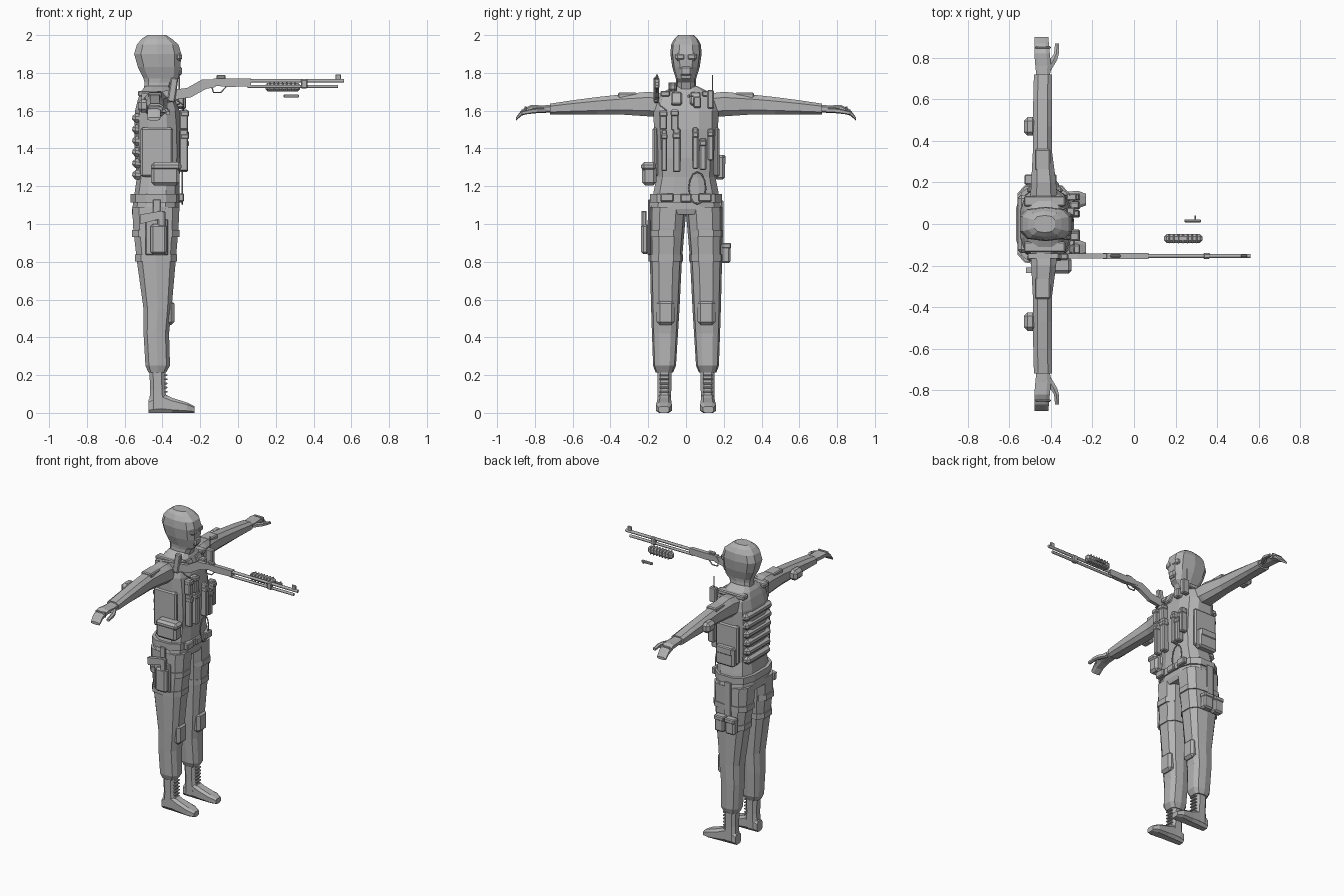
import bpy, bmesh, math
from mathutils import Vector

cube = bpy.data.objects.get("Cube")
if cube:
    bpy.data.objects.remove(cube)

grey = bpy.data.materials.new("plain_grey")
grey.use_nodes = True
grey.diffuse_color = (.45, .45, .45, 1)
grey.node_tree.nodes["Principled BSDF"].inputs["Base Color"].default_value = grey.diffuse_color


def finish(name, bm, mirror=False):
    bmesh.ops.recalc_face_normals(bm, faces=bm.faces)
    mesh = bpy.data.meshes.new(name)
    bm.to_mesh(mesh)
    bm.free()
    mesh.materials.append(grey)
    obj = bpy.data.objects.new(name, mesh)
    bpy.context.collection.objects.link(obj)
    if mirror:
        mod = obj.modifiers.new("other_side", "MIRROR")
        mod.use_axis = (False, True, False)
    return obj


def ring(at, back, front, high, low=None):
    """One cross-section: position on the axis and its two extents."""
    return at, back, front, -high if low is None else low, high


def loft(name, axis, rings, sides=12, power=.7, mirror=False):
    """Skin rounded-box sections placed along an axis."""
    place = {"x": lambda t, a, b: (t, a, b),
             "y": lambda t, a, b: (a, t, b),
             "z": lambda t, a, b: (a, b, t)}[axis]
    bm = bmesh.new()
    loops = []
    for at, a_min, a_max, b_min, b_max in rings:
        loop = []
        for i in range(sides):
            ang = math.tau * (i + .5) / sides
            c, s = math.cos(ang), math.sin(ang)
            c = math.copysign(abs(c) ** power, c) / math.cos(math.pi / sides) ** power
            s = math.copysign(abs(s) ** power, s) / math.cos(math.pi / sides) ** power
            a = (a_min + a_max + c * (a_max - a_min)) / 2
            b = (b_min + b_max + s * (b_max - b_min)) / 2
            loop.append(bm.verts.new(place(at, a, b)))
        loops.append(loop)
    for lower, upper in zip(loops, loops[1:]):
        for i in range(sides):
            j = (i + 1) % sides
            bm.faces.new((lower[i], lower[j], upper[j], upper[i]))
    bm.faces.new(loops[0])
    bm.faces.new(loops[-1])
    return finish(name, bm, mirror)


def box(name, center, size, bevel=.006, mirror=False, tilt=0):
    """Chamfered box, optionally leaning about the y axis."""
    bm = bmesh.new()
    bmesh.ops.create_cube(bm, size=1)
    bmesh.ops.scale(bm, vec=size, verts=bm.verts)
    bmesh.ops.bevel(bm, geom=bm.edges[:], offset=min(bevel, min(size) / 3), segments=1, affect="EDGES")
    for v in bm.verts:
        x, y, z = v.co
        v.co = Vector(center) + Vector((x * math.cos(tilt) + z * math.sin(tilt), y,
                                        z * math.cos(tilt) - x * math.sin(tilt)))
    return finish(name, bm, mirror)


def prism(name, outline, near, far):
    """Side outline in x and z, extruded across y."""
    bm = bmesh.new()
    face = bm.faces.new([bm.verts.new((x, near, z)) for x, z in outline])
    out = bmesh.ops.extrude_face_region(bm, geom=[face])
    for v in out["geom"]:
        if isinstance(v, bmesh.types.BMVert):
            v.co.y = far
    return finish(name, bm)


def tube(name, path, radius, closed=False):
    curve = bpy.data.curves.new(name, "CURVE")
    curve.dimensions = "3D"
    curve.bevel_depth = radius
    curve.bevel_resolution = 1
    curve.use_fill_caps = True
    line = curve.splines.new("POLY")
    line.points.add(len(path) - 1)
    for point, co in zip(line.points, path):
        point.co = (*co, 1)
    line.use_cyclic_u = closed
    curve.materials.append(grey)
    obj = bpy.data.objects.new(name, curve)
    bpy.context.collection.objects.link(obj)


# Head with a tight mask, and the eye opening
loft("masked_head", "z", [
    ring(1.69, back=-.50, front=-.36, high=.055),
    ring(1.75, back=-.495, front=-.34, high=.05),
    ring(1.77, back=-.50, front=-.315, high=.052),
    ring(1.83, back=-.53, front=-.305, high=.07),
    ring(1.90, back=-.55, front=-.30, high=.08),
    ring(1.95, back=-.535, front=-.315, high=.076),
    ring(1.98, back=-.51, front=-.35, high=.06),
    ring(2.0, back=-.48, front=-.38, high=.04)], sides=10)
box("eye_opening", (-.315, .03, 1.885), (.035, .054, .042), bevel=.011, mirror=True)
box("mask_mouth", (-.312, 0, 1.81), (.03, .06, .05), bevel=.012)

# Torso in its vest
loft("torso", "z", [
    ring(1.05, back=-.56, front=-.32, high=.17),
    ring(1.08, back=-.56, front=-.31, high=.187),
    ring(1.18, back=-.545, front=-.31, high=.17),
    ring(1.25, back=-.535, front=-.31, high=.155),
    ring(1.35, back=-.545, front=-.30, high=.16),
    ring(1.50, back=-.55, front=-.30, high=.17),
    ring(1.60, back=-.545, front=-.31, high=.172),
    ring(1.66, back=-.53, front=-.33, high=.16),
    ring(1.70, back=-.515, front=-.345, high=.12),
    ring(1.73, back=-.49, front=-.36, high=.06)])
for i in range(6):
    z = 1.26 + .06 * i
    box("back_band", (-.525, 0, z), (.07, .24 + .008 * i, .05), bevel=.02, tilt=.1)
box("shoulder_strap", (-.43, .11, 1.69), (.2, .05, .03), mirror=True)
box("vest_side_panel", (-.43, .163, 1.38), (.17, .03, .26), bevel=.01, mirror=True)
box("collar_flap", (-.335, .05, 1.66), (.04, .055, .07), mirror=True, tilt=-.4)
loft("belt", "z", [ring(z, back=-.568, front=-.30, high=.19) for z in (1.115, 1.16)])
box("belt_buckle", (-.30, 0, 1.137), (.02, .06, .045))
box("belt_pouch", (-.30, .1, 1.14), (.03, .07, .045), mirror=True)

# Arms, hands and pads
loft("sleeve", "y", [
    ring(.12, back=-.50, front=-.37, low=1.57, high=1.69),
    ring(.20, back=-.495, front=-.375, low=1.57, high=1.70),
    ring(.35, back=-.487, front=-.395, low=1.58, high=1.685),
    ring(.47, back=-.487, front=-.395, low=1.58, high=1.672),
    ring(.60, back=-.485, front=-.395, low=1.58, high=1.655),
    ring(.72, back=-.482, front=-.395, low=1.58, high=1.637)], sides=8, mirror=True)
loft("hand", "y", [
    ring(.71, back=-.47, front=-.405, low=1.59, high=1.63),
    ring(.76, back=-.475, front=-.40, low=1.59, high=1.628),
    ring(.82, back=-.48, front=-.405, low=1.59, high=1.63),
    ring(.87, back=-.48, front=-.41, low=1.573, high=1.605),
    ring(.90, back=-.478, front=-.412, low=1.548, high=1.565)], sides=8, mirror=True)
loft("thumb", "y", [
    ring(.74, back=-.43, front=-.40, low=1.59, high=1.615),
    ring(.79, back=-.405, front=-.37, low=1.588, high=1.612),
    ring(.82, back=-.385, front=-.362, low=1.585, high=1.608),
    ring(.87, back=-.38, front=-.36, low=1.578, high=1.595)], sides=6, mirror=True)
box("elbow_pad", (-.50, .47, 1.625), (.06, .09, .07), bevel=.018, mirror=True)
box("sleeve_patch", (-.44, .31, 1.68), (.075, .10, .03), mirror=True)
box("wrist_strap", (-.438, .85, 1.605), (.075, .012, .035), mirror=True, bevel=.003)

# Legs, knee pads and thigh straps
loft("trouser_leg", "z", [
    ring(.215, back=-.475, front=-.38, low=.07, high=.16),
    ring(.25, back=-.49, front=-.36, low=.055, high=.172),
    ring(.42, back=-.50, front=-.365, low=.045, high=.178),
    ring(.55, back=-.50, front=-.352, low=.037, high=.182),
    ring(.80, back=-.535, front=-.33, low=.025, high=.188),
    ring(.98, back=-.555, front=-.315, low=.01, high=.19),
    ring(1.09, back=-.56, front=-.31, low=0, high=.19)], sides=10, mirror=True)
box("knee_pad", (-.362, .108, .53), (.05, .095, .13), bevel=.02, mirror=True)
for z, back, front in ((.82, -.545, -.323), (.95, -.562, -.31)):
    loft("thigh_strap", "z", [ring(h, back, front, low=.018, high=.195)
                              for h in (z - .018, z + .018)], sides=10, mirror=True)

# Laced boots
loft("boot_shaft", "z", [
    ring(.02, back=-.472, front=-.37, low=.08, high=.15),
    ring(.12, back=-.465, front=-.385, low=.078, high=.15),
    ring(.24, back=-.47, front=-.385, low=.075, high=.152)], sides=8, mirror=True)
loft("boot_foot", "x", [
    ring(-.475, back=.085, front=.145, low=0, high=.07),
    ring(-.41, back=.08, front=.15, low=0, high=.11),
    ring(-.35, back=.078, front=.153, low=0, high=.08),
    ring(-.27, back=.075, front=.16, low=0, high=.055),
    ring(-.23, back=.09, front=.145, low=0, high=.035)], sides=8, power=.6, mirror=True)
for i in range(6):
    box("boot_lace", (-.382, .115, .09 + .022 * i), (.016, .05, .009), bevel=.002, mirror=True)

# Chest pouches and tools
for y, z, width, height in ((-.115, 1.39, .03, .22), (-.05, 1.39, .04, .23), (.05, 1.40, .03, .22),
                            (.09, 1.37, .035, .17), (.13, 1.42, .03, .17),
                            (-.12, 1.55, .04, .10), (-.06, 1.55, .04, .11)):
    box("magazine_pouch", (-.287, y, z), (.045, width, height))
    box("pouch_flap", (-.282, y, z + height / 3), (.046, width + .005, .03))
box("chest_pocket", (-.305, .06, 1.645), (.04, .04, .06))
box("radio", (-.30, .13, 1.66), (.05, .035, .10))
tube("radio_antenna", [(-.31, .14, 1.70), (-.31, .14, 1.79)], .004)
box("shoulder_torch", (-.345, -.157, 1.71), (.04, .03, .13), tilt=.15)
tube("shoulder_cable", [(-.33, -.15, 1.66), (-.29, -.14, 1.63), (-.29, -.10, 1.60)], .004)
loop = [(-.295, .06 + .045 * math.cos(a * math.tau / 12), 1.19 + .085 * math.sin(a * math.tau / 12))
        for a in range(12)]
tube("cuff_loop", loop, .004, closed=True)

# Hip and thigh pouches
box("right_hip_pouch", (-.385, -.195, 1.26), (.15, .075, .11), bevel=.015)
box("right_hip_flap", (-.38, -.198, 1.305), (.16, .08, .045), bevel=.015)
box("left_hip_pouch", (-.43, .178, 1.30), (.14, .055, .13), bevel=.012)
box("left_hip_flap", (-.43, .185, 1.34), (.12, .05, .05))
for x in (-.49, -.41):
    box("left_thigh_pouch", (x, .21, .845), (.07, .05, .105), bevel=.01)
    box("left_thigh_flap", (x, .214, .885), (.075, .05, .03))
box("left_thigh_hanger", (-.45, .192, 1.0), (.05, .012, .25), bevel=.003)

# Holster with a pistol
box("holster", (-.42, -.218, .92), (.085, .04, .16), bevel=.012)
box("holster_plate", (-.43, -.196, .93), (.12, .016, .19))
box("holster_hanger", (-.43, -.195, 1.05), (.04, .012, .16), bevel=.003)
box("pistol_slide", (-.405, -.222, 1.01), (.04, .025, .12))
prism("pistol_grip", [(-.40, 1.07), (-.52, 1.05), (-.515, 1.0), (-.40, 1.03)], -.235, -.21)

# Shotgun
prism("gun_stock", [(-.51, 1.69), (-.27, 1.72), (-.19, 1.765), (-.12, 1.765), (-.12, 1.725),
                    (-.17, 1.715), (-.25, 1.67), (-.32, 1.66), (-.51, 1.59)], -.166, -.142)
prism("gun_receiver", [(-.15, 1.735), (-.13, 1.77), (.07, 1.77), (.07, 1.73), (-.05, 1.725)], -.168, -.14)
tube("trigger_guard", [(-.14, -.154, 1.73), (-.13, -.154, 1.697), (-.09, -.154, 1.697),
                       (-.06, -.154, 1.73)], .004)
tube("gun_barrel", [(.05, -.154, 1.758), (.56, -.154, 1.758)], .01)
tube("magazine_tube", [(.05, -.154, 1.728), (.53, -.154, 1.728)], .009)
box("rear_sight", (-.09, -.154, 1.778), (.05, .016, .02))
box("front_sight", (.53, -.154, 1.775), (.03, .012, .035), bevel=.003)
box("barrel_clamp", (.35, -.154, 1.742), (.035, .028, .05))
box("pump_grip", (.237, -.07, 1.725), (.185, .042, .045), bevel=.012)
for i in range(7):
    box("pump_rib", (.17 + .022 * i, -.07, 1.725), (.008, .046, .049), bevel=.003)
box("loose_bolt", (.282, .015, 1.677), (.08, .014, .016), bevel=.003)
box("bolt_handle", (.295, .03, 1.677), (.008, .022, .008), bevel=.002)
